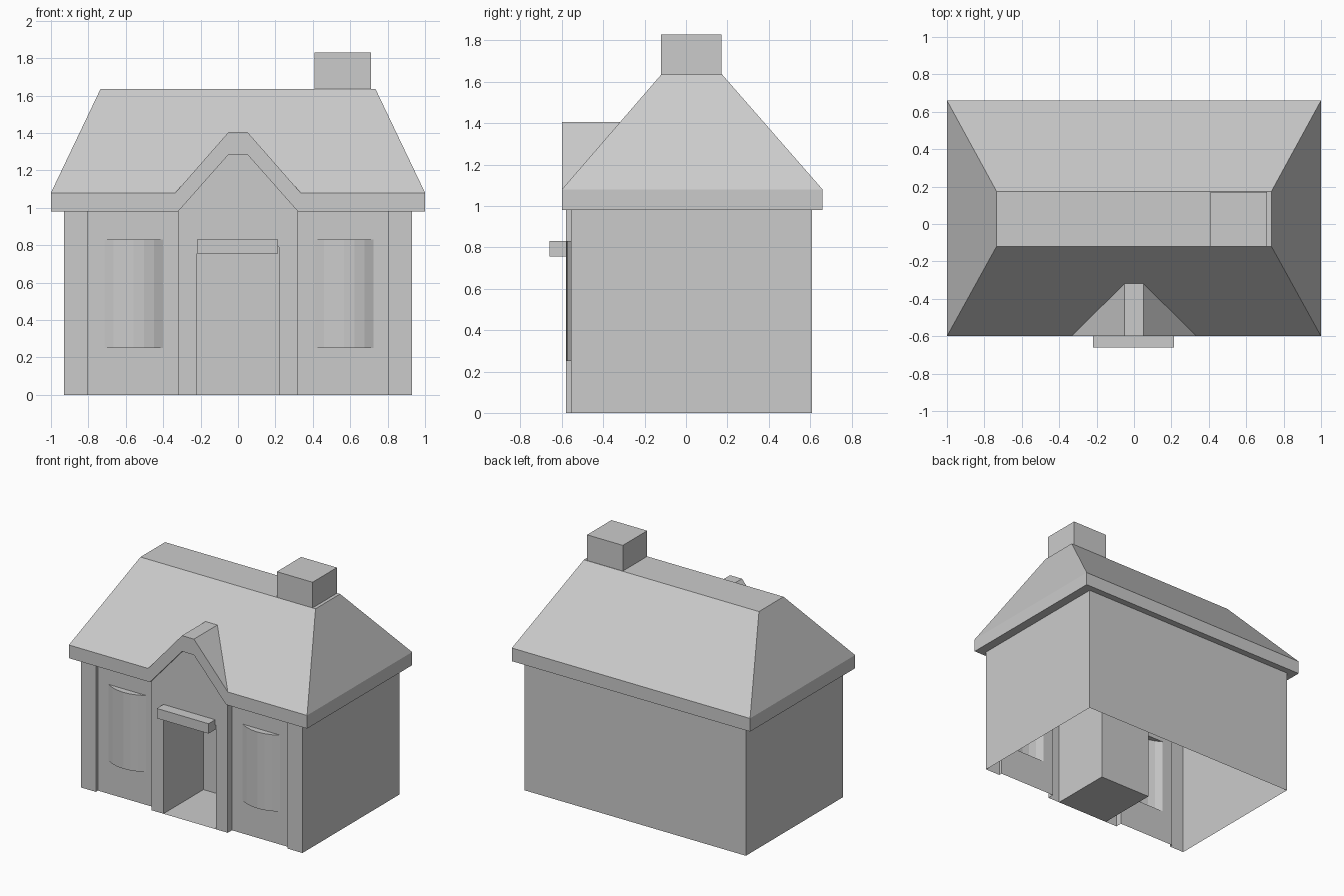
import bpy, bmesh, math
from mathutils import Vector

cube = bpy.data.objects.get("Cube")
if cube:
    bpy.data.objects.remove(cube, do_unlink=True)

grey = bpy.data.materials.new("plain grey")
grey.use_nodes = True
GREY = (0.6, 0.6, 0.6, 1)
grey.diffuse_color = GREY
grey.node_tree.nodes["Principled BSDF"].inputs["Base Color"].default_value = GREY


def make(name, faces, recalc=True):
    """Object from a list of polygons given as points; shared corners are welded."""
    bm = bmesh.new()
    for points in faces:
        bm.faces.new([bm.verts.new(p) for p in points])
    bmesh.ops.remove_doubles(bm, verts=bm.verts, dist=0.0005)
    if recalc:
        bmesh.ops.recalc_face_normals(bm, faces=bm.faces)
    mesh = bpy.data.meshes.new(name)
    bm.to_mesh(mesh)
    bm.free()
    mesh.materials.append(grey)
    obj = bpy.data.objects.new(name, mesh)
    bpy.context.collection.objects.link(obj)
    return obj


def loft(a, b):
    """Closed solid between two matching outlines."""
    n = len(a)
    sides = [[a[i], a[(i + 1) % n], b[(i + 1) % n], b[i]] for i in range(n)]
    return sides + [a, b]


def rect(x0, x1, y0, y1, z):
    return [(x0, y0, z), (x1, y0, z), (x1, y1, z), (x0, y1, z)]


def box(x0, x1, y0, y1, z0, z1):
    return loft(rect(x0, x1, y0, y1, z0), rect(x0, x1, y0, y1, z1))


def prism(profile, y0, y1):
    return loft([(x, y0, z) for x, z in profile], [(x, y1, z) for x, z in profile])


def upright(x0, x1, y, z0, z1):
    return [(x0, y, z0), (x1, y, z0), (x1, y, z1), (x0, y, z1)]


def boolean(target, tool, operation):
    mod = target.modifiers.new(operation, "BOOLEAN")
    mod.operation, mod.solver, mod.object = operation, "EXACT", tool
    bpy.context.view_layer.objects.active = target
    bpy.ops.object.modifier_apply(modifier=mod.name)
    bpy.data.objects.remove(tool, do_unlink=True)


EAVE, PORCH, CORNER, PANEL, BACK = 0.98, -0.58, -0.555, -0.53, 0.61
WIN_LOW, WIN_HIGH = 0.25, 0.83

# Outer walls with corner piers, open underneath
wall_path = [(0.805, PANEL), (0.805, CORNER), (0.93, CORNER), (0.93, BACK),
             (-0.93, BACK), (-0.93, CORNER), (-0.805, CORNER), (-0.805, PANEL)]
walls = [[(*p, 0), (*q, 0), (*q, EAVE), (*p, EAVE)]
         for p, q in zip(wall_path, wall_path[1:])]

# Recessed front panels with bow windows
for left, right, w0, w1 in ((-0.805, -0.32, -0.715, -0.4), (0.32, 0.805, 0.41, 0.725)):
    walls += [upright(left, w0, PANEL, 0, EAVE), upright(w1, right, PANEL, 0, EAVE),
              upright(w0, w1, PANEL, 0, WIN_LOW), upright(w0, w1, PANEL, WIN_HIGH, EAVE)]
    half, depth, steps = (w1 - w0) / 2, 0.048, 6
    radius = (half ** 2 + depth ** 2) / (2 * depth)
    sweep = math.asin(half / radius)
    arc = []
    for i in range(steps + 1):
        a = sweep * (2 * i / steps - 1)
        arc.append(((w0 + w1) / 2 + radius * math.sin(a),
                    PANEL - depth + radius * (1 - math.cos(a))))
    for p, q in zip(arc, arc[1:]):
        walls.append([(*p, WIN_LOW), (*q, WIN_LOW), (*q, WIN_HIGH), (*p, WIN_HIGH)])
    for z in (WIN_LOW, WIN_HIGH):
        walls.append([(x, y, z) for x, y in arc])

# Gabled entrance front around the doorway
DOOR, DOOR_TOP, DOOR_BACK = 0.22, 0.79, -0.1
gable = [(-0.32, EAVE), (-0.05, 1.285), (0.05, 1.285), (0.32, EAVE)]
entrance = ([(-DOOR, 0), (-0.32, 0)] + gable
            + [(0.32, 0), (DOOR, 0), (DOOR, DOOR_TOP), (-DOOR, DOOR_TOP)])
walls.append([(x, PORCH, z) for x, z in entrance])
for x in (-0.32, 0.32):
    walls.append([(x, PORCH, 0), (x, PANEL, 0), (x, PANEL, EAVE), (x, PORCH, EAVE)])

# Doorway recess
for x in (-DOOR, DOOR):
    walls.append([(x, PORCH, 0), (x, DOOR_BACK, 0), (x, DOOR_BACK, DOOR_TOP), (x, PORCH, DOOR_TOP)])
walls += [upright(-DOOR, DOOR, DOOR_BACK, 0, DOOR_TOP),
          rect(-DOOR, DOOR, PORCH, DOOR_BACK, 0),
          rect(-DOOR, DOOR, PORCH, DOOR_BACK, DOOR_TOP)]
make("walls", walls)

# Door canopy
make("door_canopy", box(-0.22, 0.215, -0.66, -0.57, 0.755, 0.83))

# Hipped roof: fascia and slopes in one solid
low, mid = rect(-1, 1, -0.6, 0.66, EAVE), rect(-1, 1, -0.6, 0.66, 1.08)
top = rect(-0.735, 0.735, -0.12, 0.175, 1.635)
roof = make("roof", loft(low, mid)[:4] + loft(mid, top)[:4] + [low, top])

# Entrance gable roof, merged into the main roof and hollowed at the front
cap = [(-0.335, 1.0), (-0.335, 1.08), (-0.05, 1.405), (0.05, 1.405), (0.335, 1.08), (0.335, 1.0)]
boolean(roof, make("gable_roof", prism(cap, -0.6, -0.25)), "UNION")
arch = [(-0.32, 0.9)] + gable + [(0.32, 0.9)]
boolean(roof, make("gable_cutter", prism(arch, -0.7, -0.575)), "DIFFERENCE")

# Chimney
make("chimney", box(0.41, 0.71, -0.12, 0.172, 1.6, 1.83))
